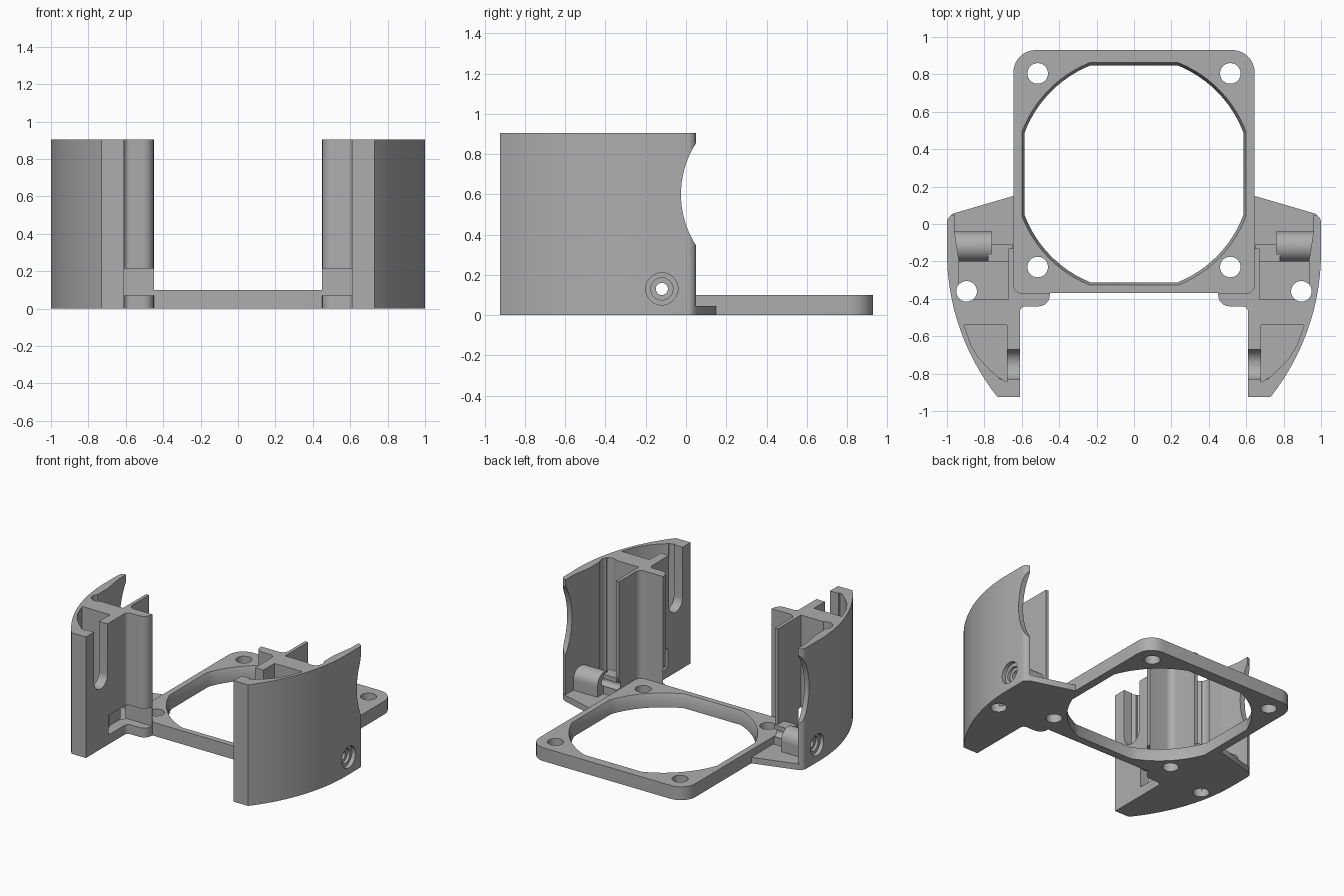
import bpy, bmesh, math

old = bpy.data.objects.get("Cube")
if old:
    bpy.data.objects.remove(old, do_unlink=True)

grey = bpy.data.materials.new("plain grey")
grey.use_nodes = True
tone = (0.42, 0.42, 0.42, 1)
grey.diffuse_color = tone
grey.node_tree.nodes["Principled BSDF"].inputs["Base Color"].default_value = tone


def prism(name, pts, z0, z1):
    """Extrude a flat outline between two heights."""
    bm = bmesh.new()
    face = bm.faces.new([bm.verts.new((x, y, z0)) for x, y in pts])
    top = bmesh.ops.extrude_face_region(bm, geom=[face])["geom"]
    bmesh.ops.translate(bm, vec=(0, 0, z1 - z0),
                        verts=[g for g in top if isinstance(g, bmesh.types.BMVert)])
    bmesh.ops.recalc_face_normals(bm, faces=bm.faces)
    mesh = bpy.data.meshes.new(name)
    bm.to_mesh(mesh)
    bm.free()
    mesh.materials.append(grey)
    ob = bpy.data.objects.new(name, mesh)
    bpy.context.collection.objects.link(ob)
    return ob


def box(name, x0, x1, y0, y1, z0, z1):
    return prism(name, [(x0, y0), (x1, y0), (x1, y1), (x0, y1)], z0, z1)


def arc(cx, cy, r, a0, a1, n=10):
    """Points on an arc, angles in degrees."""
    return [(cx + r * math.cos(math.radians(a0 + (a1 - a0) * i / n)),
             cy + r * math.sin(math.radians(a0 + (a1 - a0) * i / n))) for i in range(n + 1)]


def post(x, y, r, z0, z1):
    return prism("post", arc(x, y, r, 0, 360, 40)[:-1], z0, z1)


def rod(x0, x1, y, z, r, n=48):
    """Cylinder lying along x."""
    ob = prism("rod", arc(0, 0, r, 0, 360, n)[:-1], x0, x1)
    for v in ob.data.vertices:
        px, py, pz = v.co
        v.co = (pz, y + px, z + py)
    return ob


def combine(ob, other, operation="DIFFERENCE"):
    mod = ob.modifiers.new("combine", "BOOLEAN")
    mod.operation, mod.object, mod.solver = operation, other, "EXACT"
    bpy.context.view_layer.objects.active = ob
    bpy.ops.object.modifier_apply(modifier=mod.name)
    bpy.data.objects.remove(other, do_unlink=True)


def finish(ob):
    bpy.ops.object.select_all(action="DESELECT")
    ob.select_set(True)
    bpy.context.view_layer.objects.active = ob
    bpy.ops.object.shade_smooth_by_angle(angle=math.radians(30))


def mirror(ob):
    mod = ob.modifiers.new("mirror", "MIRROR")
    mod.use_clip = False
    mod.merge_threshold = 0.0001
    bpy.context.view_layer.objects.active = ob
    bpy.ops.object.modifier_apply(modifier=mod.name)


# Square frame with rounded rear corners
frame = prism("square_frame",
              arc(0.525, 0.81, 0.12, 0, 90) + arc(-0.525, 0.81, 0.12, 90, 180)
              + arc(-0.605, -0.33, 0.04, 180, 270) + arc(0.605, -0.33, 0.04, 270, 360), 0, 0.1)


# Clipped round opening, wider at the top rim
def opening(shrink):
    hx, hy, r = 0.615 - shrink, 0.61 - shrink, 0.655 - shrink
    a, b = math.degrees(math.acos(hx / r)), math.degrees(math.asin(hy / r))
    return [p for q in (0, 90, 180, 270)
            for p in arc(0, 0.268, r, q + (a if q % 180 == 0 else 90 - b),
                         q + (b if q % 180 == 0 else 90 - a), 12)]


combine(frame, prism("opening", opening(0.03), -0.1, 0.2))
rim = prism("rim", opening(0), 0.06, 0.14)
for v, p in zip(list(rim.data.vertices)[:52], opening(0.03)):
    v.co = (p[0], p[1], 0.06)
combine(frame, rim)
for x in (-0.515, 0.515):
    for y in (-0.23, 0.805):
        combine(frame, post(x, y, 0.055, -0.1, 0.2))
finish(frame)

# Curved side upright: outer shell, cross web and inner column in one outline
R = 1.247
side = prism("side_upright",
             [(0.645, 0.05)] + arc(0.96, 0.01, 0.04, 90, 0, 5)
             + arc(1 - R, -0.15, R, 0, -38.4, 24) + [(0.61, -0.925)]
             + arc(0.58, -0.47, 0.03, 0, 90, 5) + arc(0.51, -0.38, 0.06, 270, 180, 6)
             + [(0.45, -0.37)] + arc(0.6, -0.325, 0.045, 270, 360, 6), 0, 0.905)

# Rear pocket, open to the back, with the short inner arm left standing
combine(side, prism("rear_pocket",
                    [(0.67, -0.4), (0.935, -0.4), (0.935, -0.2), (0.96, -0.04),
                     (0.96, 0.2), (0.6, 0.2), (0.6, -0.13), (0.67, -0.13)], 0.045, 1))

# Front pocket, with a round-bottomed slot in its inner wall
combine(side, prism("front_pocket",
                    [(0.68, -0.54), (0.91, -0.54), (0.87, -0.65), (0.83, -0.715),
                     (0.78, -0.77), (0.73, -0.815), (0.68, -0.845)], 0.045, 1))
combine(side, box("slot", 0.5, 0.72, -0.83, -0.67, 0.53, 1))
combine(side, rod(0.5, 0.72, -0.75, 0.53, 0.08))

# Cable window under the column
combine(side, box("window", 0.4, 0.69, -0.66, -0.372, 0.07, 0.215))

# Screw boss and its inner block
boss = rod(0.76, 0.97, -0.12, 0.125, 0.08)
combine(boss, box("boss_foot", 0.76, 0.97, -0.2, -0.04, 0.03, 0.125), "UNION")
combine(side, boss, "UNION")
combine(side, box("boss_block", 0.65, 0.78, -0.2, -0.11, 0.03, 0.19), "UNION")

# Scalloped back edge, screw recess and driver channel
combine(side, rod(0.8, 1.2, 0.445, 0.6, 0.47, 96))
combine(side, rod(0.97, 1.2, -0.12, 0.13, 0.08))
combine(side, rod(0.95, 1.2, -0.12, 0.13, 0.055))
combine(side, rod(0.4, 1.2, -0.12, 0.13, 0.03))
combine(side, post(0.895, -0.36, 0.055, -0.1, 1))
mirror(side)
finish(side)

# Thin wing joining each upright to the frame
wing = prism("base_wing", [(0.62, -0.12), (0.97, -0.12), (0.985, 0.04), (0.97, 0.055),
                           (0.645, 0.15), (0.62, 0.15)], 0, 0.045)
mirror(wing)
finish(wing)
